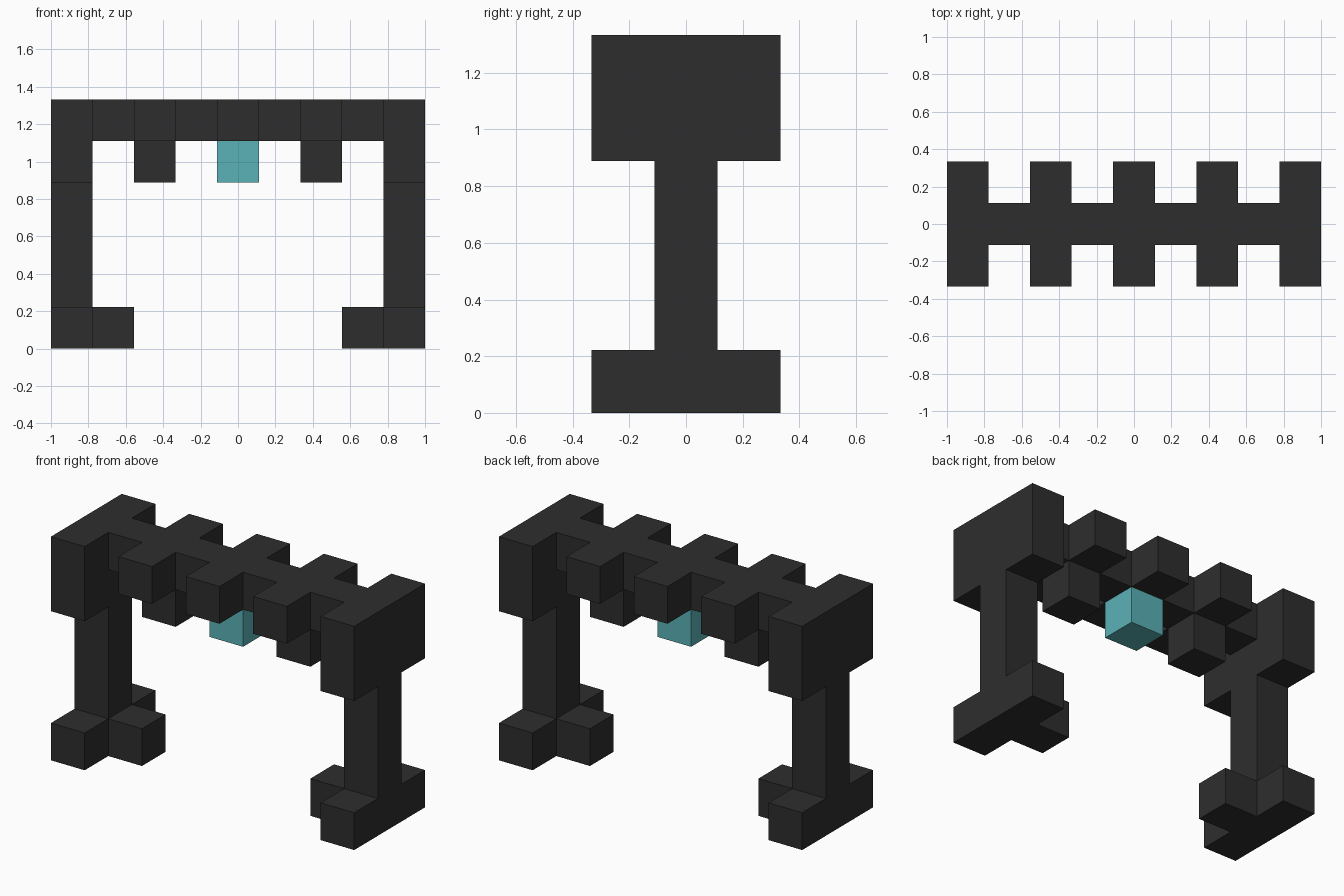
import bpy
import bmesh
from mathutils import Matrix, Vector

cube = bpy.data.objects.get("Cube")
if cube:
    bpy.data.objects.remove(cube, do_unlink=True)

U = 2 / 9  # side of one grid cell


def material(name, colour):
    mat = bpy.data.materials.new(name)
    mat.use_nodes = True
    mat.diffuse_color = colour
    mat.node_tree.nodes["Principled BSDF"].inputs["Base Color"].default_value = colour
    return mat


charcoal = material("charcoal", (0.027, 0.027, 0.027, 1))
teal = material("teal", (0.102, 0.445, 0.468, 1))


def block(name, centre, size, mat=charcoal):
    """Box placed by its centre and size in grid cells."""
    bm = bmesh.new()
    matrix = Matrix.Translation(Vector(centre) * U) @ Matrix.Diagonal((*(Vector(size) * U), 1))
    bmesh.ops.create_cube(bm, size=1, matrix=matrix)
    mesh = bpy.data.meshes.new(name)
    bm.to_mesh(mesh)
    bm.free()
    mesh.materials.append(mat)
    bpy.context.collection.objects.link(bpy.data.objects.new(name, mesh))


# Top beam and the lamp hanging from its middle
block("top_beam", (0, 0, 5.5), (7, 1, 1))
block("lamp", (0, 0, 4.5), (1, 1, 1), teal)

# Legs, feet and hanging blocks on both sides
for side, s in (("right", -1), ("left", 1)):
    block(f"{side}_end_block", (4 * s, 0, 5), (1, 3, 2))
    block(f"{side}_leg", (4 * s, 0, 2.5), (1, 1, 3))
    block(f"{side}_foot", (4 * s, 0, 0.5), (1, 3, 1))
    block(f"{side}_foot_toe", (3 * s, 0, 0.5), (1, 1, 1))
    block(f"{side}_hanging_block", (2 * s, 0, 4.5), (1, 1, 1))

# Rafter ends sticking out to the front and back of the beam
for place, x in (("right", -2), ("middle", 0), ("left", 2)):
    for face, y in (("front", -1), ("back", 1)):
        block(f"{place}_{face}_rafter_end", (x, y, 5.5), (1, 1, 1))
